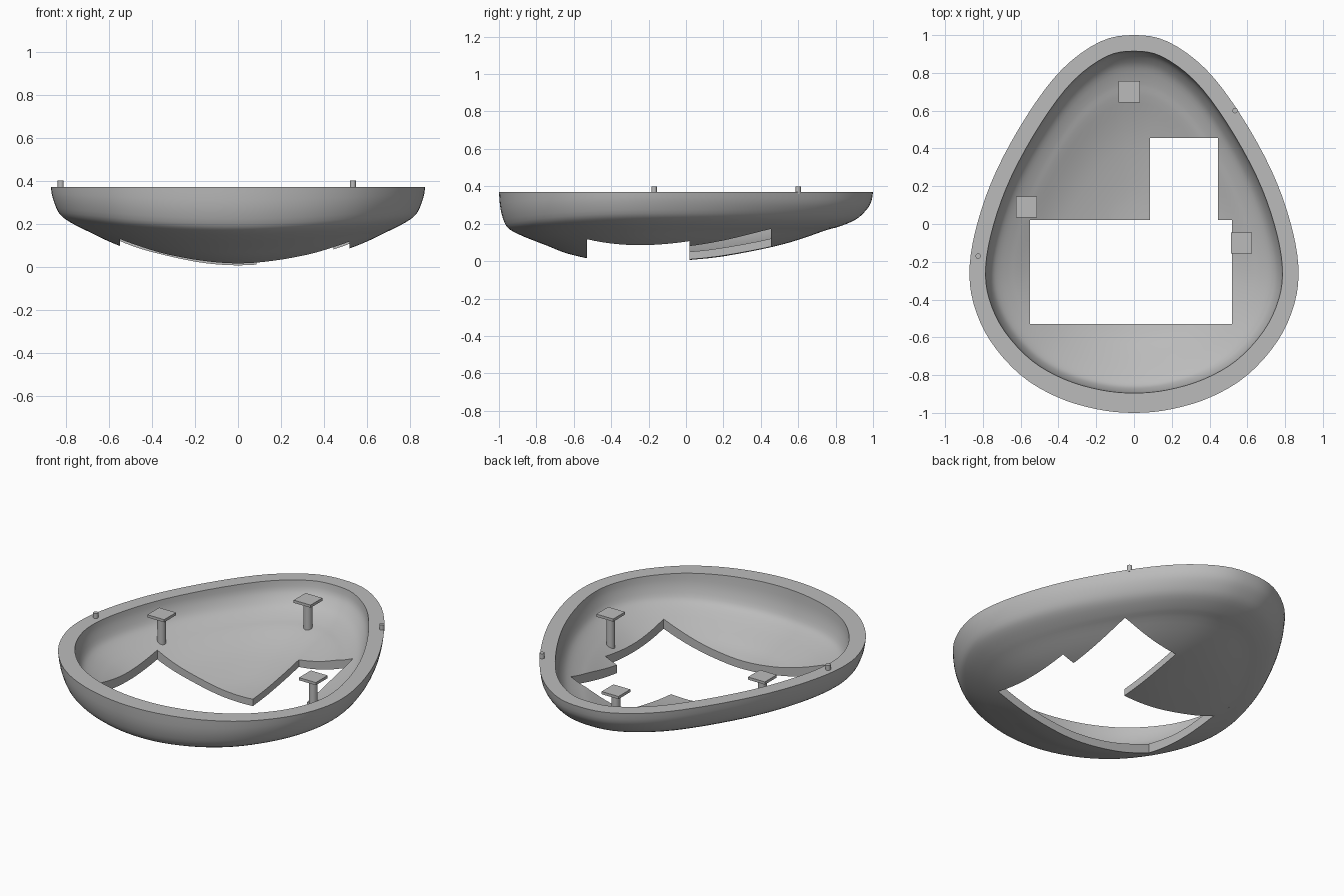
import bpy
import bmesh
from mathutils import Vector

if "Cube" in bpy.data.objects:
    bpy.data.objects.remove(bpy.data.objects["Cube"])

grey = bpy.data.materials.new("plain_grey")
grey.use_nodes = True
grey.diffuse_color = (0.5, 0.5, 0.5, 1)
grey.node_tree.nodes["Principled BSDF"].inputs["Base Color"].default_value = (0.5, 0.5, 0.5, 1)

RIM = 0.37
CENTRE = Vector((0, -0.2))


def spline(points, steps, closed=False):
    """Smooth curve through the points."""
    n = len(points)
    pick = (lambda i: points[i % n]) if closed else (lambda i: points[max(0, min(n - 1, i))])
    out = []
    for i in range(n if closed else n - 1):
        a, b, c, d = (pick(i + k) for k in (-1, 0, 1, 2))
        for s in range(steps):
            u = s / steps
            out.append(b + (c - a) * (u / 2) + (a * 2 - b * 5 + c * 4 - d) * (u * u / 2)
                       + (b * 3 - a - c * 3 + d) * (u ** 3 / 2))
    return out if closed else out + [points[-1]]


def finish(bm, name):
    bmesh.ops.recalc_face_normals(bm, faces=bm.faces)
    mesh = bpy.data.meshes.new(name)
    bm.to_mesh(mesh)
    bm.free()
    mesh.materials.append(grey)
    obj = bpy.data.objects.new(name, mesh)
    bpy.context.collection.objects.link(obj)
    return obj


def smooth(obj):
    bpy.ops.object.select_all(action="DESELECT")
    obj.select_set(True)
    bpy.context.view_layer.objects.active = obj
    bpy.ops.object.shade_smooth_by_angle(angle=0.6)


def cylinder(name, x, y, z0, z1, radius):
    bm = bmesh.new()
    bmesh.ops.create_cone(bm, cap_ends=True, segments=24, radius1=radius, radius2=radius, depth=z1 - z0)
    bmesh.ops.translate(bm, verts=bm.verts, vec=(x, y, (z0 + z1) / 2))
    smooth(finish(bm, name))


# Egg-shaped outline, half drawn and mirrored
half = [Vector(p) for p in ((0, 1), (.18, .965), (.38, .82), (.56, .585), (.725, .29), (.825, .02),
                            (.87, -.22), (.85, -.42), (.76, -.62), (.6, -.8), (.41, -.915),
                            (.2, -.98), (0, -1))]
outer = spline(half + [Vector((-p.x, p.y)) for p in half[-2:0:-1]], 4, closed=True)
inner = []
for i, p in enumerate(outer):
    along = outer[(i + 1) % len(outer)] - outer[i - 1]
    inward = Vector((along.y, -along.x)).normalized()
    inner.append(p + inward * (0.085 + 0.02 * max(0, inward.y) ** 2))

# Bowl profile: distance fraction, then height at the front, sides and back
profile = spline([Vector(p) for p in (
    (.02, -.01, -.01, -.01), (.17, -.005, 0, .005), (.33, .003, .025, .025), (.54, .04, .07, .073),
    (.67, .08, .11, .115), (.79, .117, .16, .165), (.85, .137, .185, .185), (.92, .165, .22, .22),
    (.96, .2, .255, .26), (.99, .28, .32, .31), (1, RIM, RIM, RIM))], 3)


def bowl_rings(bm, outline, lift):
    rings = []
    for t, front, side, back in profile:
        ring = []
        for p in outline:
            d = (p - CENTRE).normalized()
            z = side * d.x ** 2 + (back if d.y > 0 else front) * d.y ** 2
            z = RIM - (RIM - z) * (1 - lift / RIM)
            ring.append(bm.verts.new((*(CENTRE + (p - CENTRE) * t), z)))
        rings.append(ring)
    return rings


# Shell: outer bowl, rim and inner bowl
bm = bmesh.new()
outside = bowl_rings(bm, outer, 0)
inside = bowl_rings(bm, inner, 0.04)
loops = outside + inside[::-1]
for a, b in zip(loops, loops[1:]):
    for i in range(len(a)):
        bm.faces.new((a[i - 1], a[i], b[i], b[i - 1]))
bm.faces.new(outside[0])
bm.faces.new(inside[0])
shell = finish(bm, "bowl_shell")

# Stepped opening through the floor
bm = bmesh.new()
floor = bm.faces.new([bm.verts.new((x, y, -0.5)) for x, y in (
    (-.55, -.53), (.52, -.53), (.52, .02), (.445, .02), (.445, .455), (.085, .455), (.085, .02), (-.55, .02))])
top = bmesh.ops.extrude_face_region(bm, geom=[floor])["geom"]
bmesh.ops.translate(bm, verts=[v for v in top if isinstance(v, bmesh.types.BMVert)], vec=(0, 0, 1.5))
cutter = finish(bm, "opening_cutter")
cutter.hide_render = True
cut = shell.modifiers.new("opening", "BOOLEAN")
cut.operation = "DIFFERENCE"
cut.solver = "EXACT"
cut.object = cutter
bpy.context.view_layer.objects.active = shell
bpy.ops.object.modifier_apply(modifier=cut.name)
bpy.data.objects.remove(cutter)
smooth(shell)

# Support posts with square plates
for name, x, y, base in (("back", -.025, .7, .18), ("right", -.57, .09, .15), ("left", .57, -.1, .14)):
    cylinder(name + "_post", x, y, base, .35, .024)
    bm = bmesh.new()
    bmesh.ops.create_cube(bm, size=1)
    bmesh.ops.scale(bm, verts=bm.verts, vec=(.112, .112, .016))
    bmesh.ops.translate(bm, verts=bm.verts, vec=(x, y, .354))
    finish(bm, name + "_plate")

# Locating pegs on the rim
cylinder("left_peg", .535, .6, .36, .4, .014)
cylinder("right_peg", -.825, -.17, .36, .4, .014)
